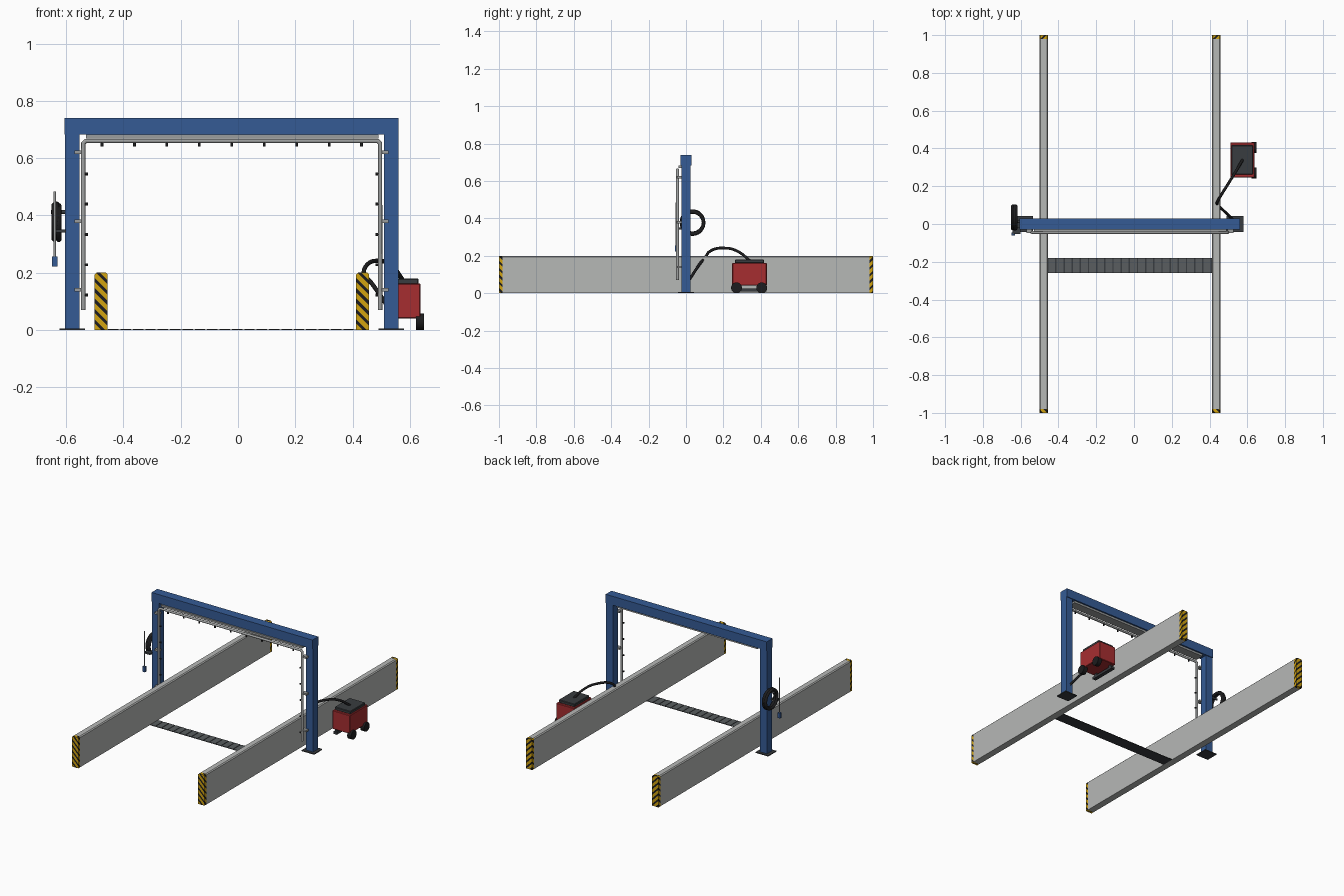
import bpy, bmesh, math
from mathutils import Vector

if "Cube" in bpy.data.objects:
    bpy.data.objects.remove(bpy.data.objects["Cube"])

def mat(name, r, g, b):
    m = bpy.data.materials.new(name)
    m.diffuse_color = (r, g, b, 1)
    m.use_nodes = True
    m.node_tree.nodes["Principled BSDF"].inputs["Base Color"].default_value = m.diffuse_color
    return m

BLUE = mat("blue_paint", 0.035, 0.105, 0.30)
CONCRETE = mat("concrete_grey", 0.47, 0.48, 0.47)
YELLOW = mat("hazard_yellow", 0.65, 0.37, 0.005)
BLACK = mat("black_rubber", 0.012, 0.012, 0.013)
RED = mat("red_paint", 0.38, 0.027, 0.03)
STEEL = mat("steel_grey", 0.33, 0.34, 0.34)
DARK = mat("dark_metal", 0.04, 0.045, 0.05)
GRATE = mat("grate_grey", 0.10, 0.11, 0.115)
CX = -0.022  # centre line of the gantry

def finish(name, bm, *mats):
    me = bpy.data.meshes.new(name)
    bmesh.ops.recalc_face_normals(bm, faces=bm.faces[:])
    bm.to_mesh(me)
    bm.free()
    for m in mats:
        me.materials.append(m)
    ob = bpy.data.objects.new(name, me)
    bpy.context.collection.objects.link(ob)
    return ob

def box(name, x0, x1, y0, y1, z0, z1, m, bevel=0):
    bm = bmesh.new()
    bmesh.ops.create_cube(bm, size=1)
    for v in bm.verts:
        v.co = Vector(((x0, x1)[v.co.x > 0], (y0, y1)[v.co.y > 0], (z0, z1)[v.co.z > 0]))
    if bevel:
        bmesh.ops.bevel(bm, geom=bm.edges[:], offset=bevel, segments=1, affect='EDGES')
    return finish(name, bm, m)

def smooth(ob):
    bpy.ops.object.select_all(action='DESELECT')
    ob.select_set(True)
    bpy.context.view_layer.objects.active = ob
    bpy.ops.object.shade_smooth_by_angle(angle=math.radians(40))

def cyl(name, a, b, r, m, sides=16):
    a, b = Vector(a), Vector(b)
    bpy.ops.mesh.primitive_cylinder_add(vertices=sides, radius=r, depth=(b - a).length, location=(a + b) / 2)
    ob = bpy.context.object
    ob.name = name
    ob.rotation_euler = (b - a).to_track_quat('Z', 'Y').to_euler()
    ob.data.materials.append(m)
    smooth(ob)
    return ob

def tube(name, pts, r, m, kind='POLY'):
    cu = bpy.data.curves.new(name, 'CURVE')
    cu.dimensions = '3D'
    cu.bevel_depth = r
    cu.bevel_resolution = 3
    cu.use_fill_caps = True
    s = cu.splines.new(kind)
    if kind == 'POLY':
        s.points.add(len(pts) - 1)
        for p, c in zip(s.points, pts):
            p.co = (*c, 1)
    else:
        s.bezier_points.add(len(pts) - 1)
        for p, c in zip(s.bezier_points, pts):
            p.co = c
            p.handle_left_type = p.handle_right_type = 'AUTO'
        s.resolution_u = 8
    cu.materials.append(m)
    ob = bpy.data.objects.new(name, cu)
    bpy.context.collection.objects.link(ob)
    return ob

def wall_section(x, y0, y1):
    # chamfered-top wall profile, closed prism along y
    w, h, c = 0.0225, 0.2, 0.006
    prof = [(-w, 0), (w, 0), (w, h - c), (w - c, h), (c - w, h), (-w, h - c)]
    bm = bmesh.new()
    a, b = ([bm.verts.new((x + px, y, pz)) for px, pz in prof] for y in (y0, y1))
    bm.faces.new(a)
    bm.faces.new(b[::-1])
    for i in range(6):
        j = (i + 1) % 6
        bm.faces.new((a[j], a[i], b[i], b[j]))
    return bm

# low side walls with hazard striped ends
for side, x in (("left", -0.478), ("right", 0.435)):
    finish(side + "_wall", wall_section(x, -0.98, 0.98), CONCRETE)
    for end, y0, y1 in (("front", -1, -0.98), ("back", 0.98, 1)):
        bm = wall_section(x, y0, y1)
        n = Vector((1, 1 if end == "front" else -1, 1)).normalized()
        base, period, dark = Vector((x, y0, 0)), 0.021, 0.4
        for i in range(-4, 12):
            for off in (0, dark):
                bmesh.ops.bisect_plane(bm, geom=bm.verts[:] + bm.edges[:] + bm.faces[:],
                                       plane_co=base + n * (i + off) * period, plane_no=n)
        for f in bm.faces:
            t = (f.calc_center_median() - base).dot(n) / period
            f.material_index = int(t % 1 < dark)
        finish(f"{side}_wall_{end}_end", bm, YELLOW, BLACK)

# gantry frame
box("top_beam", -0.605, 0.56, -0.03, 0.03, 0.682, 0.74, BLUE)
box("beam_rail", -0.53, 0.49, -0.04, 0.02, 0.669, 0.682, STEEL)
for side, s in (("left", -1), ("right", 1)):
    x = CX + s * 0.557
    box(side + "_post", x - 0.025, x + 0.025, -0.025, 0.025, 0.005, 0.682, BLUE)
    box(side + "_base_plate", x - 0.045, x + 0.045, -0.042, 0.042, 0, 0.006, DARK)
    px = CX + s * 0.518
    for i, z in enumerate((0.14, 0.38, 0.62)):
        a, b = sorted((px, px + s * 0.03))
        box(f"{side}_pipe_clip_{i}", a, b, -0.047, -0.02, z - 0.006, z + 0.006, STEEL)
    # inward side nozzles
    for i in range(5):
        z = 0.545 - i * 0.1058
        cyl(f"{side}_nozzle_{i}", (px, -0.045, z), (px - s * 0.016, -0.045, z), 0.005, BLACK, 10)

# spray pipe arch and its top nozzles
xl, xr, zt, y = CX - 0.518, CX + 0.518, 0.66, -0.045
tube("spray_pipe", [(xl, y, 0.07), (xl, y, zt - 0.008), (xl + 0.008, y, zt), (xr - 0.008, y, zt),
                    (xr, y, zt - 0.008), (xr, y, 0.07)], 0.008, STEEL)
for i in range(9):
    x = -0.475 + i * 0.1133
    cyl(f"top_nozzle_{i}", (x, y, 0.66), (x, y, 0.641), 0.005, BLACK, 10)

# floor drain
box("drain_channel", -0.456, 0.413, -0.26, -0.18, 0, 0.002, DARK)
for i in range(20):
    x = -0.453 + i * 0.0432
    box(f"drain_slat_{i}", x, x + 0.036, -0.259, -0.181, 0.002, 0.004, GRATE)

# coiled hose on its hook
for i, (x, dz) in enumerate(((-0.642, 0), (-0.633, 0.003), (-0.626, -0.002))):
    bpy.ops.mesh.primitive_torus_add(major_radius=0.059, minor_radius=0.0095, major_segments=36, minor_segments=10,
                                     location=(x, 0.035, 0.377 + dz), rotation=(0, math.pi / 2, 0))
    ob = bpy.context.object
    ob.name = f"hose_coil_{i}"
    ob.data.materials.append(BLACK)
    smooth(ob)
cyl("hose_hook", (-0.6, 0.012, 0.412), (-0.652, 0.012, 0.412), 0.007, DARK)

# spray lance with grip
cyl("lance_rod", (-0.64, -0.052, 0.25), (-0.64, -0.052, 0.484), 0.0045, STEEL, 10)
box("lance_grip", -0.649, -0.631, -0.06, -0.044, 0.222, 0.256, BLUE)
box("lance_bracket", -0.643, -0.6, -0.052, -0.018, 0.34, 0.35, DARK)

# pump trolley
box("pump_body", 0.51, 0.637, 0.247, 0.432, 0.04, 0.162, RED, 0.003)
box("pump_lid", 0.515, 0.63, 0.262, 0.417, 0.16, 0.18, DARK, 0.003)
box("pump_foot", 0.515, 0.54, 0.25, 0.43, 0.008, 0.024, DARK)
for i, y in enumerate((0.27, 0.405)):
    cyl(f"pump_wheel_{i}", (0.621, y, 0.029), (0.649, y, 0.029), 0.029, BLACK, 20)
    box(f"pump_foot_strut_{i}", 0.52, 0.535, y - 0.01, y + 0.01, 0.02, 0.042, DARK)

# supply hose over the wall to the post
tube("supply_hose", [(0.575, 0.34, 0.175), (0.54, 0.28, 0.222), (0.5, 0.215, 0.241), (0.446, 0.125, 0.222),
                     (0.44, 0.105, 0.195), (0.465, 0.08, 0.165), (0.528, 0.02, 0.075)], 0.0075, BLACK, 'BEZIER')
